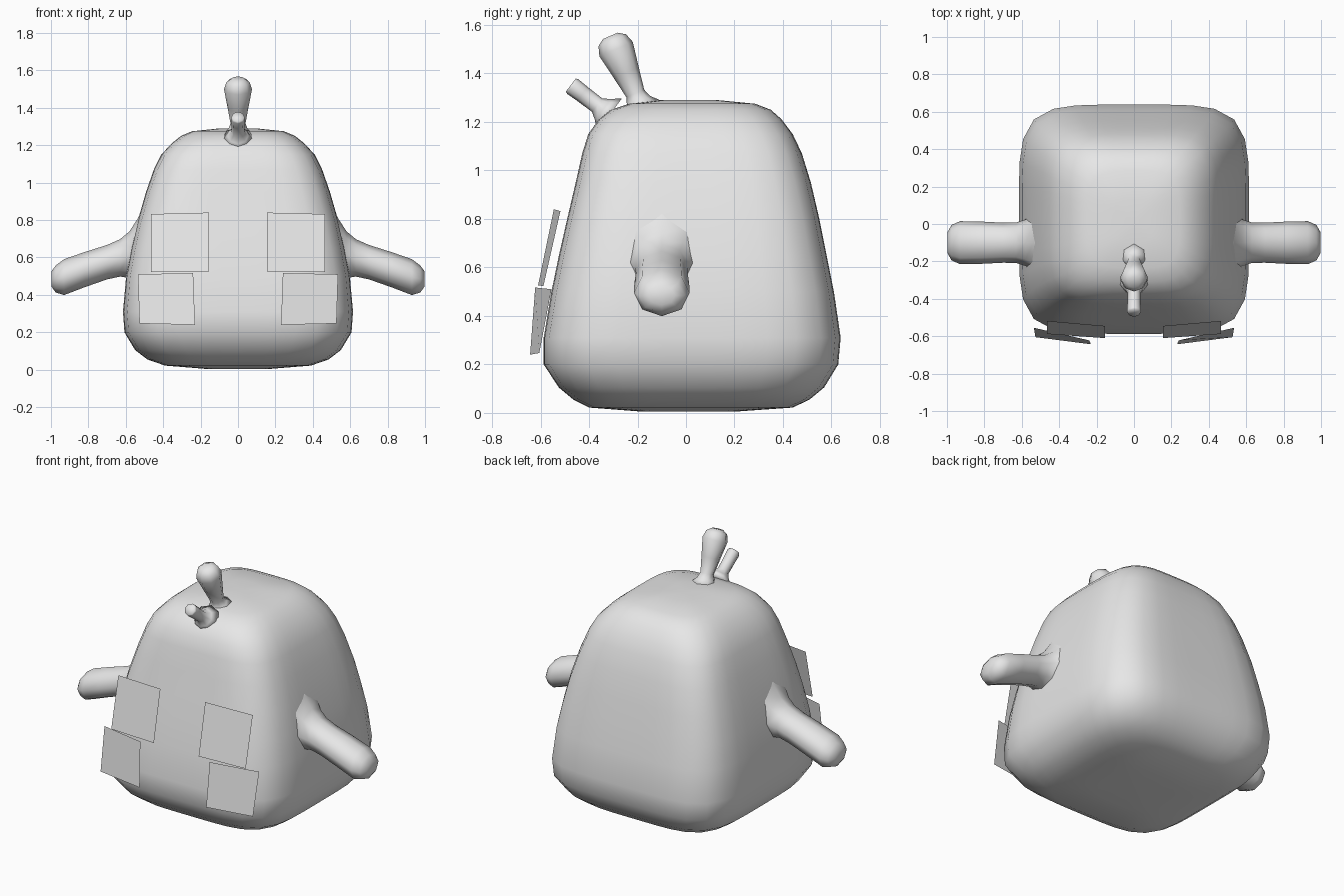
import bpy, bmesh, math
from mathutils import Vector

if "Cube" in bpy.data.objects:
    bpy.data.objects.remove(bpy.data.objects["Cube"])

grey = bpy.data.materials.new("plain grey")
grey.diffuse_color = (0.8, 0.8, 0.8, 1)
grey.use_nodes = True
grey.node_tree.nodes["Principled BSDF"].inputs["Base Color"].default_value = grey.diffuse_color


def finish(name, bm, smooth=True, fix=True):
    if fix:
        bmesh.ops.recalc_face_normals(bm, faces=bm.faces)
    mesh = bpy.data.meshes.new(name)
    bm.to_mesh(mesh)
    bm.free()
    mesh.materials.append(grey)
    for p in mesh.polygons:
        p.use_smooth = smooth
    ob = bpy.data.objects.new(name, mesh)
    bpy.context.collection.objects.link(ob)
    return ob


def loft(name, rings):
    """Skin a list of equally long point rings and cap both ends."""
    bm = bmesh.new()
    loops = [[bm.verts.new(p) for p in ring] for ring in rings]
    n = len(loops[0])
    for a, b in zip(loops, loops[1:]):
        for i in range(n):
            j = (i + 1) % n
            bm.faces.new((a[i], a[j], b[j], b[i]))
    for end in (loops[0], loops[-1]):
        mid = bm.verts.new(sum((v.co for v in end), Vector()) / n)
        for i in range(n):
            bm.faces.new((end[i], end[(i + 1) % n], mid))
    return finish(name, bm)


def oval(center, u, v, ru, rv, n=8):
    return [Vector(center) + Vector(u) * ru * math.cos(t) + Vector(v) * rv * math.sin(t)
            for t in (2 * math.pi * i / n for i in range(n))]


def squircle(z, hx, yf, yb, power, n=40):
    """Rounded square at height z, from yf to yb in depth."""
    pts = []
    for i in range(n):
        c, s = math.cos(2 * math.pi * i / n), math.sin(2 * math.pi * i / n)
        k = (abs(c) ** power + abs(s) ** power) ** (-1 / power)
        pts.append(Vector((hx * c * k, (yf + yb) / 2 + (yb - yf) / 2 * s * k, z)))
    return pts


# body: height, half width, front y, back y, squareness
profile = [
    (0.005, 0.18, -0.18, 0.20, 4), (0.022, 0.39, -0.40, 0.44, 4.2),
    (0.055, 0.485, -0.465, 0.51, 4.5), (0.105, 0.55, -0.525, 0.57, 4.8),
    (0.20, 0.607, -0.587, 0.628, 5), (0.31, 0.615, -0.587, 0.638, 5),
    (0.50, 0.598, -0.555, 0.61, 5), (0.65, 0.57, -0.524, 0.58, 5),
    (0.80, 0.535, -0.49, 0.55, 5), (0.95, 0.492, -0.455, 0.515, 4.8),
    (1.07, 0.45, -0.428, 0.478, 4.6), (1.15, 0.41, -0.403, 0.44, 4.4),
    (1.21, 0.355, -0.36, 0.395, 4.2), (1.25, 0.305, -0.31, 0.35, 4),
    (1.275, 0.245, -0.235, 0.285, 4), (1.29, 0.10, -0.10, 0.13, 4),
]
loft("body", [squircle(*row) for row in profile])

# arms: distance out, centre height, depth radius, height radius
arm = [(0.47, 0.69, 0.21, 0.24), (0.535, 0.645, 0.155, 0.165),
       (0.58, 0.615, 0.125, 0.125), (0.63, 0.598, 0.108, 0.10),
       (0.70, 0.575, 0.107, 0.092), (0.82, 0.535, 0.113, 0.094),
       (0.93, 0.495, 0.115, 0.096), (0.975, 0.485, 0.095, 0.072),
       (0.998, 0.485, 0.055, 0.04)]
for side, label in ((-1, "left"), (1, "right")):
    loft(label + "_arm", [oval((side * x, -0.10, z), (0, 1, 0), (0, 0, 1), ry, rz)
                          for x, z, ry, rz in arm])


def stalk(name, base, tip, rows):
    """Round stalk leaning in the y-z plane; rows are (fraction, radius)."""
    base, tip = Vector(base), Vector(tip)
    across = (tip - base).normalized().cross(Vector((1, 0, 0)))
    loft(name, [oval(base.lerp(tip, f), (1, 0, 0), across, r, r) for f, r in rows])


# head stalks
stalk("tall_stalk", (0, -0.18, 1.25), (0, -0.312, 1.555),
      [(0, 0.09), (0.12, 0.052), (0.22, 0.04), (0.5, 0.056),
       (0.82, 0.075), (0.94, 0.062), (1, 0.033)])
stalk("short_stalk", (0, -0.315, 1.23), (0, -0.475, 1.352),
      [(0, 0.085), (0.17, 0.055), (0.32, 0.035), (0.7, 0.036), (0.95, 0.038), (1, 0.034)])

# front patches: flat, slightly turned panels, mirrored across x
patches = {
    "upper_patch": [(0.155, -0.545, 0.84), (0.155, -0.61, 0.526),
                    (0.465, -0.588, 0.523), (0.465, -0.518, 0.832)],
    "lower_patch": [(0.24, -0.622, 0.517), (0.23, -0.643, 0.24),
                    (0.527, -0.605, 0.247), (0.535, -0.555, 0.51)],
}
for name, corners in patches.items():
    for side, label in ((-1, "left_"), (1, "right_")):
        bm = bmesh.new()
        vs = [bm.verts.new((side * x, y, z)) for x, y, z in corners]
        bm.faces.new(vs if side > 0 else vs[::-1])
        finish(label + name, bm, smooth=False, fix=False)
